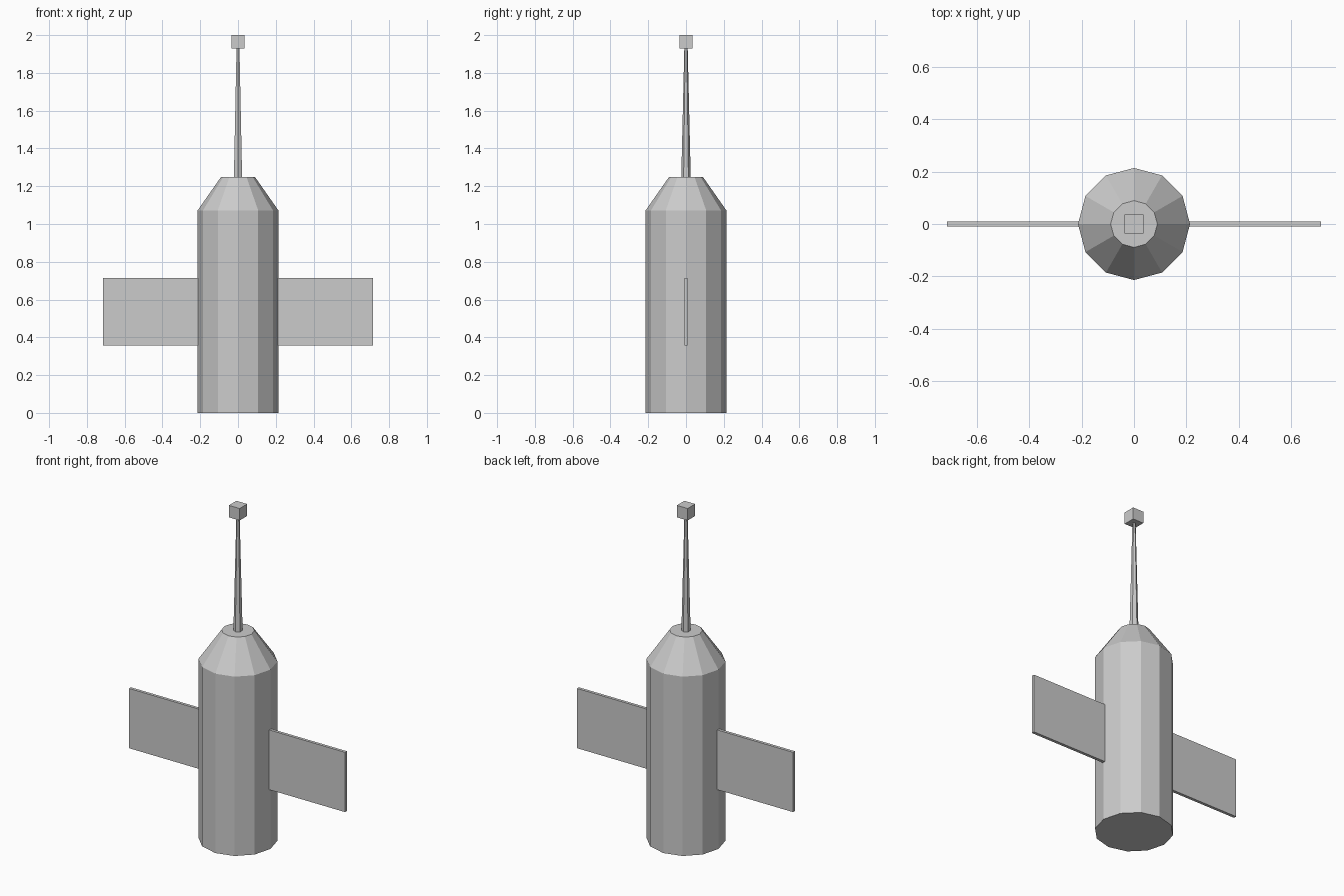
import bpy, bmesh, math

if "Cube" in bpy.data.objects:
    bpy.data.objects.remove(bpy.data.objects["Cube"])

U = 2 / 11.2  # design unit

grey = bpy.data.materials.new("grey")
grey.diffuse_color = (0.6, 0.6, 0.6, 1)
grey.use_nodes = True
grey.node_tree.nodes["Principled BSDF"].inputs["Base Color"].default_value = grey.diffuse_color


def finish(name, bm):
    bmesh.ops.recalc_face_normals(bm, faces=bm.faces)
    mesh = bpy.data.meshes.new(name)
    bm.to_mesh(mesh)
    bm.free()
    mesh.materials.append(grey)
    obj = bpy.data.objects.new(name, mesh)
    bpy.context.collection.objects.link(obj)
    return obj


def lathe(name, sides, profile):
    """Flat-sided solid from (radius, height) rings, first corner on +y."""
    bm = bmesh.new()
    rings = []
    for r, z in profile:
        angles = [math.tau * i / sides for i in range(sides)]
        rings.append([bm.verts.new((r * math.sin(a), r * math.cos(a), z)) for a in angles])
    for low, high in zip(rings, rings[1:]):
        for i in range(sides):
            j = (i + 1) % sides
            bm.faces.new((low[i], low[j], high[j], high[i]))
    bm.faces.new(rings[0])
    bm.faces.new(rings[-1])
    return finish(name, bm)


def box(name, low, high):
    bm = bmesh.new()
    bmesh.ops.create_cube(bm, size=1)
    for v in bm.verts:
        v.co = [(a + b) / 2 + c * (b - a) for a, b, c in zip(low, high, v.co)]
    return finish(name, bm)


# Twelve-sided body with tapered shoulder
lathe("body", 12, [(1.2 * U, 0), (1.2 * U, 6 * U), (0.5 * U, 7 * U)])

# Slim tapered mast and its cube tip
lathe("mast", 6, [(0.14 * U, 7 * U), (0.05 * U, 10.82 * U)])
box("mast_tip", (-0.2 * U, -0.2 * U, 10.8 * U), (0.2 * U, 0.2 * U, 11.2 * U))

# Thin side panels
for side, s in (("left", -1), ("right", 1)):
    x0, x1 = sorted((s * 1.17 * U, s * 4 * U))
    box(side + "_panel", (x0, -0.05 * U, 2 * U), (x1, 0.05 * U, 4 * U))
